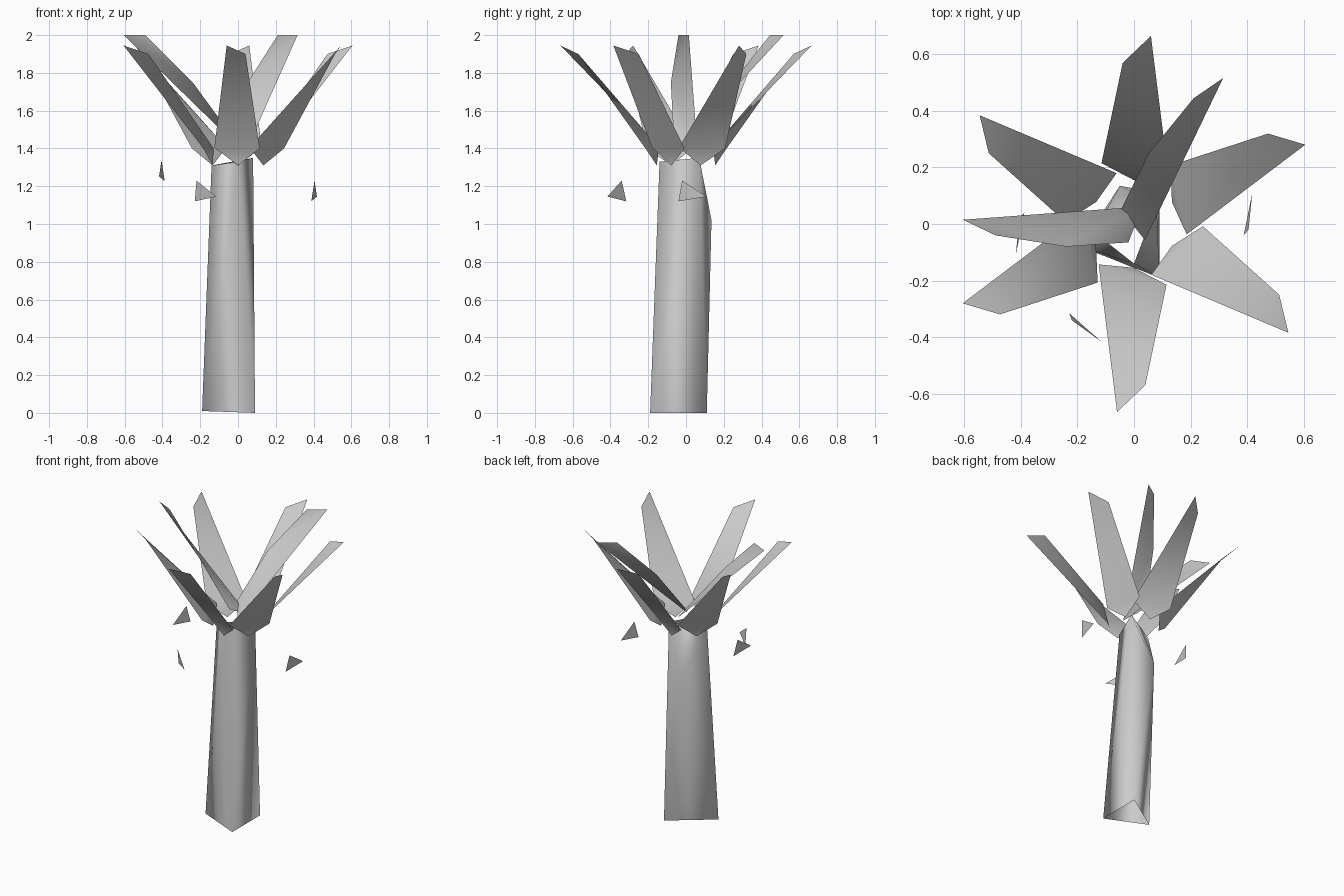
import bpy
from math import radians
from mathutils import Matrix, Vector

if "Cube" in bpy.data.objects:
    bpy.data.objects.remove(bpy.data.objects["Cube"])


def make(name, verts, faces, turn=0, lift=0):
    """Smooth mesh object, with its points turned about the z axis and lifted."""
    rot = Matrix.Rotation(radians(turn), 3, 'Z')
    pts = [rot @ Vector(v) + Vector((0, 0, lift)) for v in verts]
    mesh = bpy.data.meshes.new(name)
    mesh.from_pydata(pts, [], faces)
    mesh.update()
    for p in mesh.polygons:
        p.use_smooth = True
    obj = bpy.data.objects.new(name, mesh)
    bpy.context.collection.objects.link(obj)
    return obj


# Trunk: open three-sided tube, tapering and twisting, with a bend on the back
make("trunk", [
    (0.09, -0.19, 0), (0.09, 0.11, 0), (-0.19, -0.08, 0.01),
    (0.0, -0.14, 1.33), (0.08, 0.07, 1.35), (-0.14, -0.03, 1.31),
    (-0.05, 0.135, 1.02)],
    [(0, 1, 4), (0, 4, 3), (2, 0, 3, 5), (1, 2, 6), (1, 6, 4),
     (2, 5, 6), (6, 5, 4)])

# Lower crown: six identical, slightly twisted fronds
frond = [(0.0, -0.155, 1.31), (0.115, -0.215, 1.40), (0.04, -0.57, 1.90),
         (-0.06, -0.665, 1.945), (-0.125, -0.143, 1.405)]
for i in range(6):
    make(f"lower_frond_{i + 1}", frond, [(0, 1, 4), (1, 2, 4), (2, 3, 4)], 60 * i)

# Upper crown: two steeper, folded fronds
upper = [(0.03, 0.062, 1.38), (-0.605, 0.015, 2.0), (-0.49, -0.04, 2.0),
         (-0.24, -0.08, 1.75), (-0.02, -0.065, 1.45)]
for i, turn in enumerate((0, -120)):
    make(f"upper_frond_{i + 1}", upper, [(0, 3, 1), (1, 3, 2), (0, 4, 3)], turn)

# Small loose leaf scraps around the trunk
scrap = [(0.405, -0.02, 1.23), (0.388, -0.04, 1.12), (0.418, 0.108, 1.145)]
for i, (turn, lift) in enumerate(((0, 0), (-120, 0), (180, 0.107))):
    make(f"leaf_scrap_{i + 1}", scrap, [(0, 1, 2)], turn, lift)
